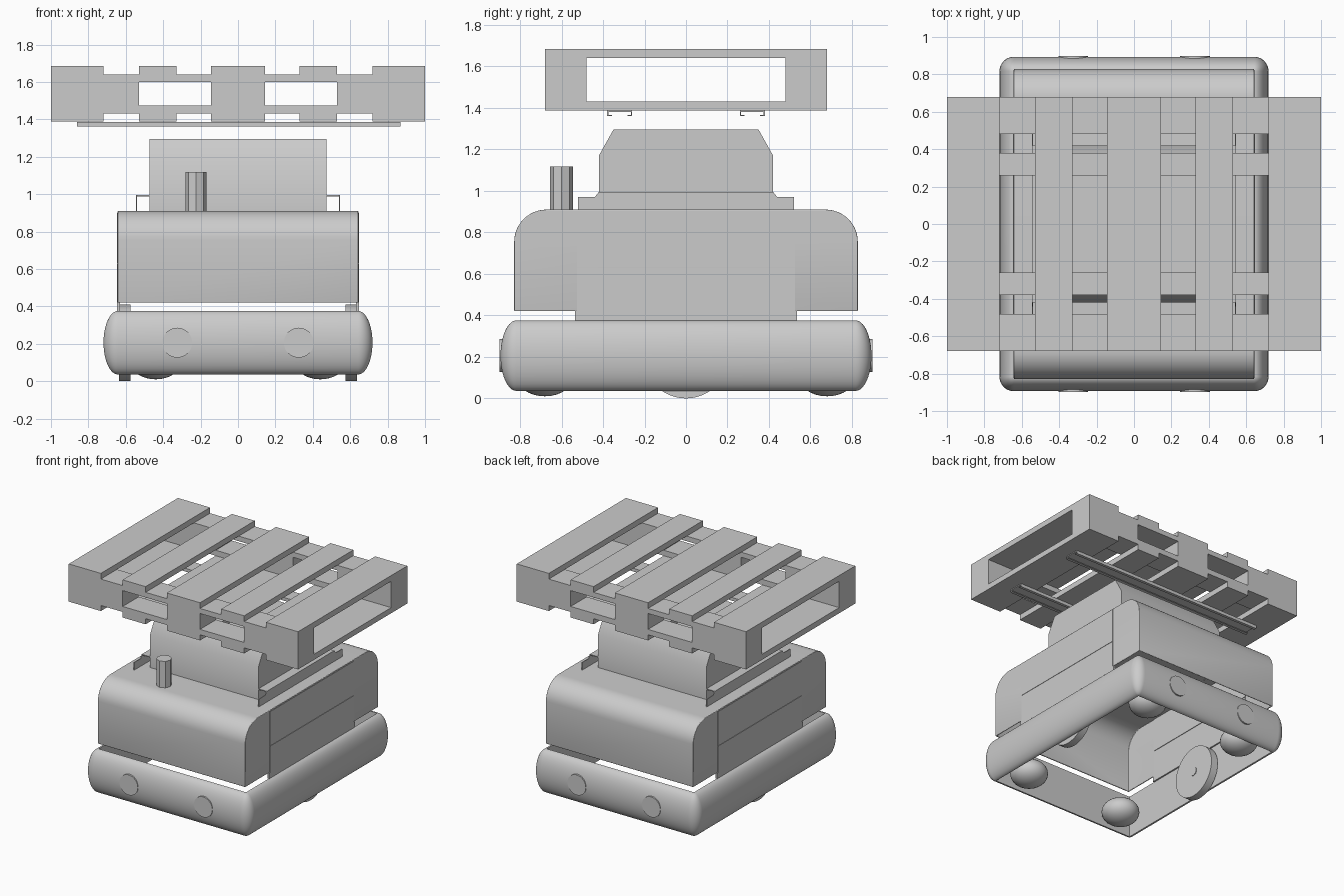
import bpy, bmesh, math
from mathutils import Matrix

if "Cube" in bpy.data.objects:
    bpy.data.objects.remove(bpy.data.objects["Cube"])

grey = bpy.data.materials.new("plain_grey")
grey.use_nodes = True
COLOUR = (0.6, 0.6, 0.6, 1)
grey.diffuse_color = COLOUR
grey.node_tree.nodes["Principled BSDF"].inputs["Base Color"].default_value = COLOUR


def finish(name, bm, smooth=True):
    bmesh.ops.recalc_face_normals(bm, faces=bm.faces)
    mesh = bpy.data.meshes.new(name)
    bm.to_mesh(mesh)
    bm.free()
    obj = bpy.data.objects.new(name, mesh)
    bpy.context.collection.objects.link(obj)
    mesh.materials.append(grey)
    if smooth:
        bpy.ops.object.select_all(action='DESELECT')
        obj.select_set(True)
        bpy.context.view_layer.objects.active = obj
        bpy.ops.object.shade_smooth_by_angle(angle=math.radians(35))
    return obj


def box(name, x0, x1, y0, y1, z0, z1):
    bm = bmesh.new()
    bmesh.ops.create_cube(bm, size=1)
    for v in bm.verts:
        v.co = (x1 if v.co.x > 0 else x0, y1 if v.co.y > 0 else y0, z1 if v.co.z > 0 else z0)
    return finish(name, bm, False)


def extrude_x(name, profile, x0, x1, open_bottom=False):
    """Extrude a y-z profile along x."""
    bm = bmesh.new()
    a = [bm.verts.new((x0, y, z)) for y, z in profile]
    b = [bm.verts.new((x1, y, z)) for y, z in profile]
    n = len(profile)
    for i in range(n - 1 if open_bottom else n):
        j = (i + 1) % n
        bm.faces.new((a[i], a[j], b[j], b[i]))
    bm.faces.new(a)
    bm.faces.new(b)
    return finish(name, bm)


def cylinder(name, centre, radius, depth, axis='Z', sides=32):
    bm = bmesh.new()
    turn = {'X': Matrix.Rotation(math.pi / 2, 4, 'Y'),
            'Y': Matrix.Rotation(math.pi / 2, 4, 'X'), 'Z': Matrix()}[axis]
    bmesh.ops.create_cone(bm, cap_ends=True, segments=sides, radius1=radius, radius2=radius,
                          depth=depth, matrix=Matrix.Translation(centre) @ turn)
    return finish(name, bm, sides > 8)


# Pallet: matching top and bottom boards, end beams and blocks
BOARDS = [(-1, -0.72), (-0.53, -0.33), (-0.145, 0.145), (0.33, 0.53), (0.72, 1)]
BLOCKS = [(-1, -0.53), (-0.145, 0.145), (0.53, 1)]
for x0, x1 in BOARDS:
    box("pallet_top_board", x0, x1, -0.68, 0.68, 1.64, 1.685)
    box("pallet_bottom_board", x0, x1, -0.68, 0.68, 1.388, 1.432)
for y0, y1 in [(-0.68, -0.48), (0.48, 0.68)]:
    box("pallet_top_beam", -1, 1, y0, y1, 1.6, 1.64)
    box("pallet_bottom_beam", -1, 1, y0, y1, 1.432, 1.475)
    for x0, x1 in BLOCKS:
        box("pallet_block", x0, x1, y0, y1, 1.475, 1.6)

# Channel rails under the pallet, with inward lips
for y in (-0.32, 0.32):
    box("rail_web", -0.86, 0.87, y - 0.06, y + 0.06, 1.381, 1.387)
    for s in (-1, 1):
        wall = sorted((y + s * 0.06, y + s * 0.054))
        lip = sorted((y + s * 0.06, y + s * 0.037))
        box("rail_wall", -0.86, 0.87, *wall, 1.362, 1.387)
        box("rail_lip", -0.86, 0.87, *lip, 1.362, 1.367)

# Lift housing with sloped shoulders
extrude_x("lift_housing", [(-0.42, 0.9), (-0.42, 1.17), (-0.35, 1.295),
                           (0.35, 1.295), (0.42, 1.17), (0.42, 0.9)], -0.473, 0.473)

# Hollow side channels beside the housing
side = [(-0.52, 0.9), (-0.52, 0.97), (-0.44, 0.97), (-0.42, 0.995),
        (0.42, 0.995), (0.44, 0.97), (0.52, 0.97), (0.52, 0.9)]
for s in (-1, 1):
    x = s * 0.546
    extrude_x("channel_wall", side, x, x - s * 0.006)
    box("channel_top", *sorted((s * 0.47, x)), -0.42, 0.42, 0.988, 0.995)

# Body cover: rounded front and back, open underneath
cover = [(-0.828, 0.42)]
for sign, start in ((-1, 180), (1, 90)):
    for i in range(13):
        t = math.radians(start - i * 7.5)
        cover.append((sign * 0.673 + 0.155 * math.cos(t), 0.755 + 0.155 * math.sin(t)))
cover.append((0.828, 0.42))
body = extrude_x("body_cover", cover, -0.643, 0.643, open_bottom=True)
shell = body.modifiers.new("thickness", 'SOLIDIFY')
shell.thickness = 0.012
shell.offset = -1
edge = body.modifiers.new("soft_edges", 'BEVEL')
edge.width = 0.012
edge.segments = 3
edge.limit_method = 'ANGLE'
edge.angle_limit = math.radians(60)
edge.use_clamp_overlap = True

# Side panels, split by a fine horizontal seam
for s in (-1, 1):
    xs = sorted((s * 0.63, s * 0.646))
    box("upper_side_panel", *xs, -0.525, 0.525, 0.632, 0.9)
    box("lower_side_panel", *xs, -0.525, 0.525, 0.42, 0.628)
    box("side_skirt", *xs, -0.535, 0.535, 0.375, 0.42)

# Bumper ring: half-ellipse section swept round a rectangle
IX, IY, STEPS, ARC = 0.642, 0.817, 20, 10
corners = [(1, 1, 0), (-1, 1, 90), (-1, -1, 180), (1, -1, 270)]
bm = bmesh.new()
loops = []
for sx, sy, start in corners:
    for k in range(ARC + 1):
        a = math.radians(start + 90 * k / ARC)
        loop = []
        for i in range(STEPS + 1):
            t = math.pi * (i / STEPS - 0.5)
            r = 0.077 * math.cos(t)
            loop.append(bm.verts.new((sx * IX + r * math.cos(a), sy * IY + r * math.sin(a),
                                      0.206 + 0.17 * math.sin(t))))
        loops.append(loop)
for n, a in enumerate(loops):
    b = loops[(n + 1) % len(loops)]
    for i in range(STEPS + 1):
        j = (i + 1) % (STEPS + 1)
        bm.faces.new((a[i], b[i], b[j], a[j]))
bmesh.ops.remove_doubles(bm, verts=bm.verts, dist=0.0005)
bmesh.ops.dissolve_degenerate(bm, edges=bm.edges, dist=0.0005)
finish("bumper_ring", bm)

# Round sensors set in the front and back of the bumper
for x in (-0.325, 0.325):
    for s in (-1, 1):
        cylinder("bumper_sensor", (x, s * 0.877, 0.206), 0.08, 0.042, 'Y')

# Drive wheels with hubs
for s in (-1, 1):
    cylinder("drive_wheel", (s * 0.605, 0, 0.205), 0.205, 0.06, 'X', 48)
    cylinder("wheel_hub", (s * 0.573, 0, 0.205), 0.035, 0.008, 'X', 24)

# Domed casters near the corners
for x in (-0.44, 0.44):
    for y in (-0.68, 0.68):
        bm = bmesh.new()
        bmesh.ops.create_uvsphere(bm, u_segments=28, v_segments=16, radius=1,
                                  matrix=Matrix.Translation((x, y, 0.11))
                                  @ Matrix.Diagonal((0.14, 0.14, 0.1, 1)))
        finish("caster_dome", bm)

# Post on the front deck
cylinder("deck_post", (-0.225, -0.6, 1.01), 0.056, 0.216, 'Z', 8)
